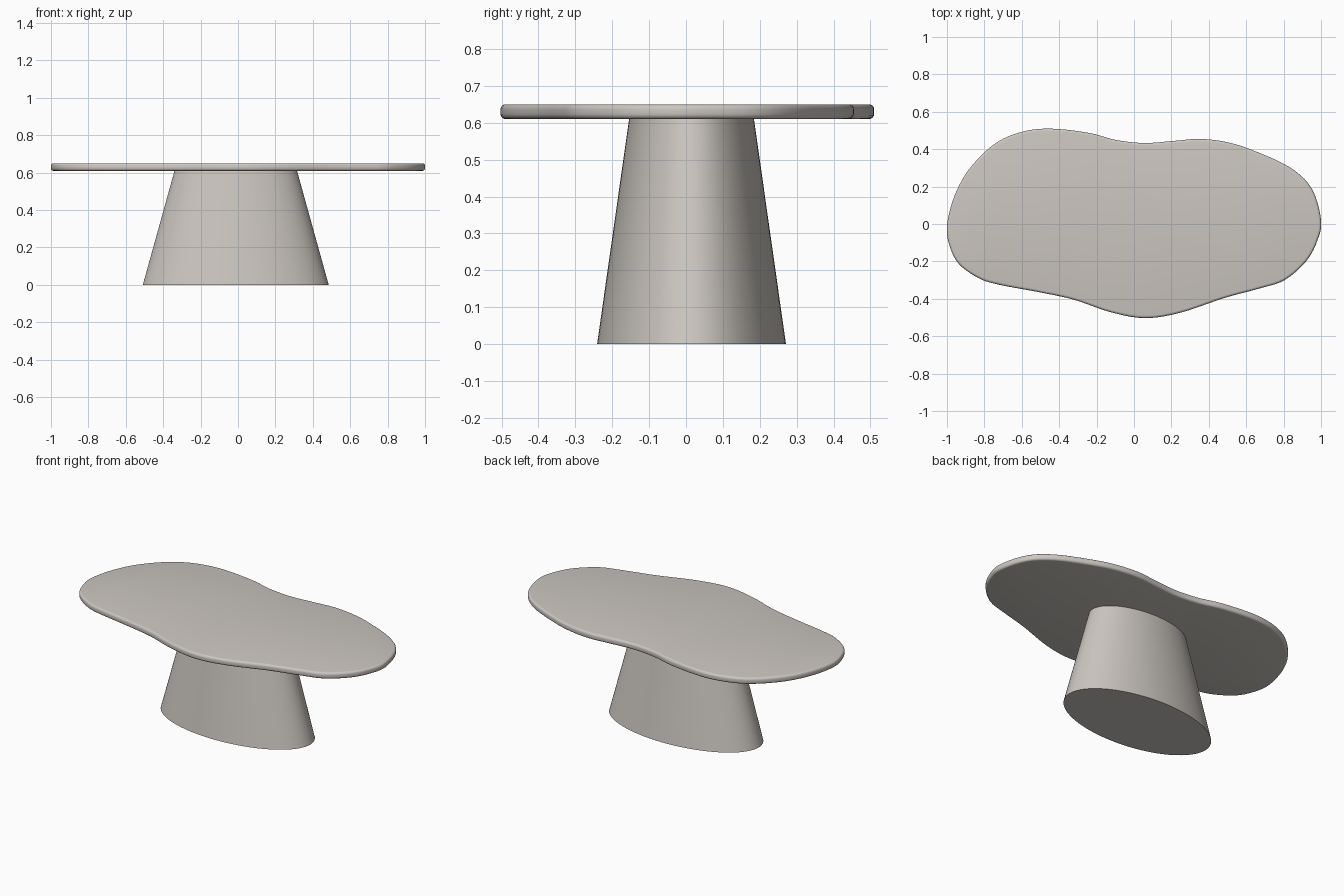
import bpy, bmesh, math
from mathutils import Vector

if "Cube" in bpy.data.objects:
    bpy.data.objects.remove(bpy.data.objects["Cube"])

stone = bpy.data.materials.new("warm grey stone")
stone.diffuse_color = (0.60, 0.565, 0.525, 1)
stone.use_nodes = True
stone.node_tree.nodes["Principled BSDF"].inputs["Base Color"].default_value = stone.diffuse_color

def loft(name, rings):
    """Closed solid skinned through equal-length rings, bottom to top."""
    bm = bmesh.new()
    loops = [[bm.verts.new(p) for p in r] for r in rings]
    n = len(loops[0])
    for a, b in zip(loops, loops[1:]):
        for i in range(n):
            j = (i + 1) % n
            bm.faces.new((a[i], a[j], b[j], b[i]))
    bm.faces.new(loops[0][::-1])
    bm.faces.new(loops[-1])
    bmesh.ops.recalc_face_normals(bm, faces=bm.faces)
    me = bpy.data.meshes.new(name)
    bm.to_mesh(me)
    bm.free()
    me.materials.append(stone)
    ob = bpy.data.objects.new(name, me)
    bpy.context.collection.objects.link(ob)
    bpy.ops.object.select_all(action='DESELECT')
    ob.select_set(True)
    bpy.context.view_layer.objects.active = ob
    bpy.ops.object.shade_smooth_by_angle(angle=math.radians(35))
    return ob

# tabletop outline, counter-clockwise control points
ctrl = [Vector(p) for p in [
    (1.0, 0.02), (0.95, 0.19), (0.83, 0.305), (0.62, 0.40), (0.485, 0.44),
    (0.35, 0.455), (0.22, 0.445), (0.055, 0.433), (-0.10, 0.45), (-0.24, 0.487),
    (-0.45, 0.51), (-0.61, 0.49), (-0.75, 0.425), (-0.88, 0.295), (-0.96, 0.15),
    (-1.0, -0.01), (-0.985, -0.12), (-0.935, -0.215), (-0.83, -0.29),
    (-0.72, -0.325), (-0.505, -0.365), (-0.32, -0.405), (-0.13, -0.47),
    (0.055, -0.503), (0.245, -0.475), (0.485, -0.395), (0.67, -0.345),
    (0.805, -0.30), (0.92, -0.20), (0.98, -0.09)]]

def smooth_closed(pts, steps=5):
    out, n = [], len(pts)
    for i in range(n):
        a, b, c, d = (pts[(i + k) % n] for k in (-1, 0, 1, 2))
        for s in range(steps):
            t = s / steps
            out.append(0.5 * (2 * b + (c - a) * t + (2 * a - 5 * b + 4 * c - d) * t * t
                              + (3 * b - a - 3 * c + d) * t ** 3))
    return out

outline = smooth_closed(ctrl)

def inset(d, z):
    ring, n = [], len(outline)
    for i, p in enumerate(outline):
        t = (outline[(i + 1) % n] - outline[i - 1]).normalized()
        ring.append((p.x - t.y * d, p.y + t.x * d, z))
    return ring

# tabletop slab with rounded rims
z0, z1, r = 0.61, 0.65, 0.014
arc = [math.radians(a) for a in (0, 22.5, 45, 67.5, 90)]
rings = [inset(r * (1 - math.sin(a)), z0 + r * (1 - math.cos(a))) for a in arc]
rings += [inset(r * (1 - math.cos(a)), z1 - r * (1 - math.sin(a))) for a in arc]
loft("tabletop", rings)

# tapered oval pedestal
def oval(rx, ry, z, n=96):
    return [(-0.012 + rx * math.cos(2 * math.pi * i / n),
             0.015 + ry * math.sin(2 * math.pi * i / n), z) for i in range(n)]

loft("pedestal", [oval(0.497, 0.256, 0), oval(0.327, 0.169, 0.612)])
